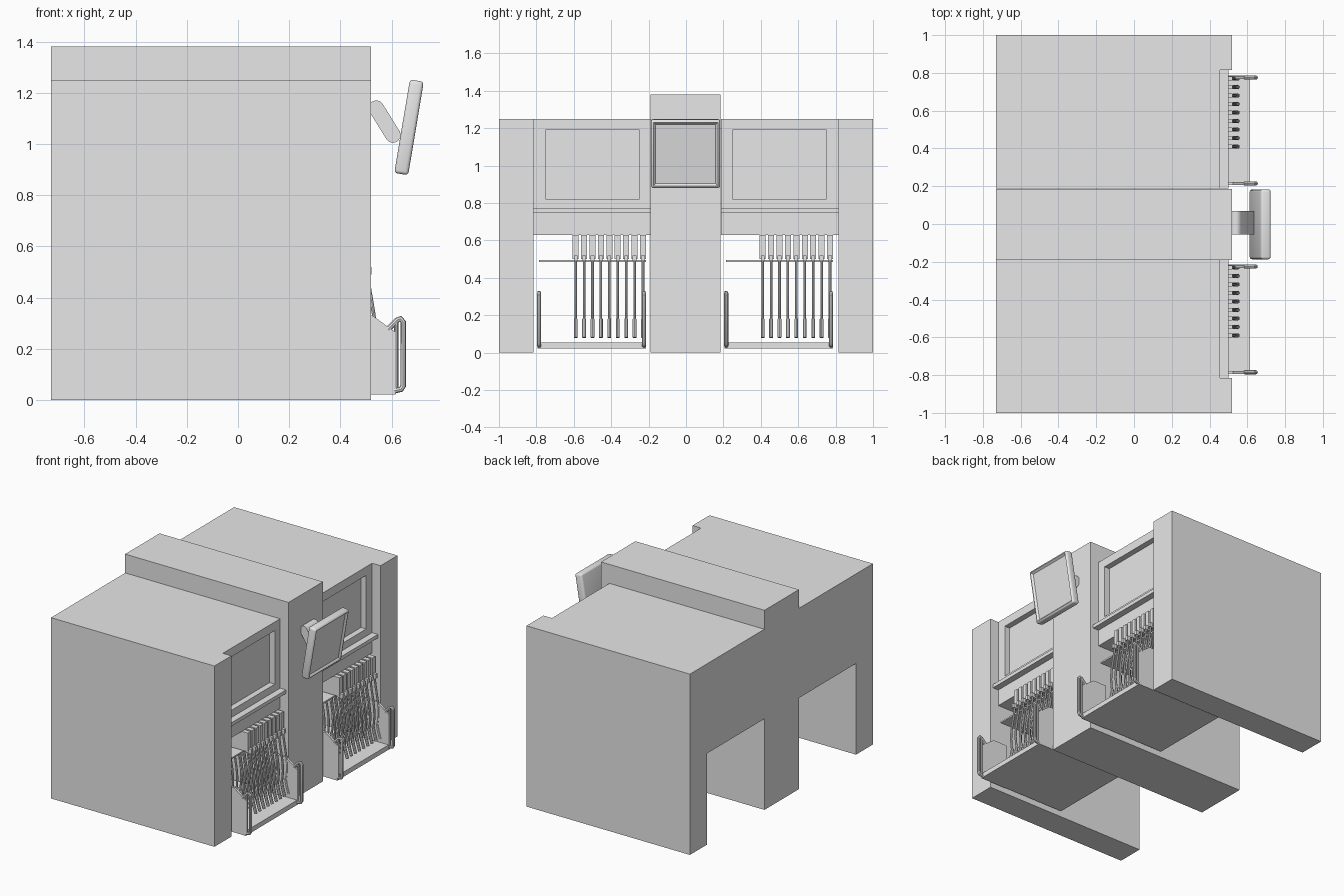
import bpy, bmesh, math
from mathutils import Vector, Matrix

cube = bpy.data.objects.get("Cube")
if cube:
    bpy.data.objects.remove(cube, do_unlink=True)

# One plain grey for the whole machine
grey = bpy.data.materials.new("plain_grey")
grey.use_nodes = True
grey.diffuse_color = (0.8, 0.8, 0.8, 1)
grey.node_tree.nodes["Principled BSDF"].inputs["Base Color"].default_value = (0.8, 0.8, 0.8, 1)


def finish(name, bm):
    bmesh.ops.recalc_face_normals(bm, faces=bm.faces)
    mesh = bpy.data.meshes.new(name)
    bm.to_mesh(mesh)
    bm.free()
    mesh.materials.append(grey)
    ob = bpy.data.objects.new(name, mesh)
    bpy.context.collection.objects.link(ob)
    return ob


def add_box(bm, x, y, z):
    size = Vector((x[1] - x[0], y[1] - y[0], z[1] - z[0]))
    mid = Vector((sum(x), sum(y), sum(z))) / 2
    bmesh.ops.create_cube(bm, size=1, matrix=Matrix.Translation(mid) @ Matrix.Diagonal(size.to_4d()))


def box(name, x, y, z):
    bm = bmesh.new()
    add_box(bm, x, y, z)
    return finish(name, bm)


def extrude_xz(name, points, y):
    """Side profile in x and z, swept across y."""
    bm = bmesh.new()
    face = bm.faces.new([bm.verts.new((px, y[0], pz)) for px, pz in points])
    swept = bmesh.ops.extrude_face_region(bm, geom=[face])["geom"]
    bmesh.ops.translate(bm, vec=(0, y[1] - y[0], 0),
                        verts=[v for v in swept if isinstance(v, bmesh.types.BMVert)])
    return finish(name, bm)


def cut(ob, cutter):
    mod = ob.modifiers.new("cut", "BOOLEAN")
    mod.operation, mod.solver, mod.object = "DIFFERENCE", "EXACT", cutter
    bpy.context.view_layer.objects.active = ob
    bpy.ops.object.modifier_apply(modifier=mod.name)
    bpy.data.objects.remove(cutter, do_unlink=True)


def smooth(ob):
    bpy.ops.object.select_all(action="DESELECT")
    ob.select_set(True)
    bpy.context.view_layer.objects.active = ob
    bpy.ops.object.shade_smooth_by_angle(angle=math.radians(35))


def tubes(name, paths, radius, cyclic=False):
    """Round bars along lists of points."""
    curve = bpy.data.curves.new(name, "CURVE")
    curve.dimensions = "3D"
    curve.bevel_depth, curve.bevel_resolution = radius, 2
    curve.use_fill_caps = True
    for path in paths:
        spline = curve.splines.new("POLY")
        spline.points.add(len(path) - 1)
        for p, co in zip(spline.points, path):
            p.co = (*co, 1)
        spline.use_cyclic_u = cyclic
    temp = bpy.data.objects.new(name + "_path", curve)
    bpy.context.collection.objects.link(temp)
    bpy.context.view_layer.update()
    mesh = bpy.data.meshes.new_from_object(temp.evaluated_get(bpy.context.evaluated_depsgraph_get()))
    bpy.data.objects.remove(temp, do_unlink=True)
    mesh.materials.clear()
    mesh.materials.append(grey)
    ob = bpy.data.objects.new(name, mesh)
    bpy.context.collection.objects.link(ob)
    smooth(ob)
    return ob


BACK, FRONT, RECESS = -0.73, 0.52, 0.455


def span(sign, a, b):
    return tuple(sorted((sign * a, sign * b)))


# Central column
box("centre_column", (BACK, FRONT), (-0.19, 0.185), (0, 1.38))

# Side blocks with tunnel, stepped-back face and window
for side, sign in (("left", 1), ("right", -1)):
    block = box(side + "_block", (BACK, FRONT), span(sign, 0.187, 1), (0, 1.25))
    cut(block, box("tunnel_cutter", (-1, 1), span(sign, 0.1, 0.815), (-0.2, 0.63)))
    cut(block, box("recess_cutter", (RECESS, 1), span(sign, 0.1, 0.815), (0.5, 1.5)))
    cut(block, box("window_cutter", (RECESS - 0.04, 1), span(sign, 0.248, 0.75), (0.82, 1.19)))
    box(side + "_ledge", (RECESS - 0.01, 0.5), span(sign, 0.187, 0.815), (0.745, 0.77))

# Basket and hanging bars in each bay
for side, shift in (("left", 1), ("right", 0)):
    box(side + "_basket_floor", (-0.05, 0.615), (-0.79 + shift, -0.215 + shift), (0.022, 0.055))
    box(side + "_thin_shelf", (0.0, 0.46), (-0.785 + shift, -0.215 + shift), (0.485, 0.495))
    panel = [(0.42, 0.022), (0.615, 0.022), (0.615, 0.265), (0.525, 0.33), (0.42, 0.33)]
    for end, y in (("near", -0.785 + shift), ("far", -0.225 + shift)):
        extrude_xz(f"{side}_{end}_basket_wall", panel, (y - 0.008, y + 0.008))
        loop = [(0.585, 0.275), (0.622, 0.312), (0.635, 0.318), (0.645, 0.305),
                (0.645, 0.055), (0.637, 0.042), (0.61, 0.036)]
        tubes(f"{side}_{end}_handle", [[(x, y, z) for x, z in loop]], 0.011)
        tubes(f"{side}_{end}_handle_post", [[(0.618, y, 0.04), (0.618, y, 0.3)]], 0.008)

    # Nine evenly spaced hangers: head, bar and thicker foot
    heads = bmesh.new()
    bars, feet = [], []
    for i in range(9):
        y = -0.59 + shift + i * 0.045
        add_box(heads, (0.33, 0.5), (y - 0.016, y + 0.016), (0.5, 0.63))
        add_box(heads, (0.48, 0.522), (y - 0.01, y + 0.01), (0.49, 0.52))
        for depth in (0, 0.08, 0.16):
            bars.append([(0.505 - depth + 0.03 * math.sin(math.pi * t / 8) * (t / 8) + 0.02 * t / 8,
                          y, 0.51 - 0.35 * t / 8) for t in range(9)])
            feet.append([(0.525 - depth, y, 0.18), (0.535 - depth, y, 0.13), (0.55 - depth, y, 0.08)])
    finish(side + "_hanger_heads", heads)
    tubes(side + "_hanger_bars", bars, 0.007)
    tubes(side + "_hanger_feet", feet, 0.01)

# Monitor arm: rounded link from the column to the screen
a, b, r = Vector((0.54, 1.14)), Vector((0.605, 1.035)), 0.03
direction = math.atan2(b.y - a.y, b.x - a.x)
outline = []
for centre, start in ((b, direction - math.pi / 2), (a, direction + math.pi / 2)):
    for i in range(13):
        t = start + math.pi * i / 12
        outline.append((centre.x + r * math.cos(t), centre.y + r * math.sin(t)))
smooth(extrude_xz("monitor_arm", outline, (-0.055, 0.07)))

# Monitor: bevelled slab with an inset screen, tilted
bm = bmesh.new()
add_box(bm, (-0.0275, 0.0275), (-0.187, 0.183), (-0.185, 0.185))
bmesh.ops.bevel(bm, geom=bm.edges[:], offset=0.013, segments=3, profile=0.5, affect="EDGES")
screen = max(bm.faces, key=lambda f: f.calc_center_median().x + f.calc_area())
bmesh.ops.inset_region(bm, faces=[screen], thickness=0.017)
for v in screen.verts:
    v.co.x -= 0.012
monitor = finish("monitor", bm)
monitor.location = (0.668, 0, 1.065)
monitor.rotation_euler.y = math.radians(9.5)
smooth(monitor)
